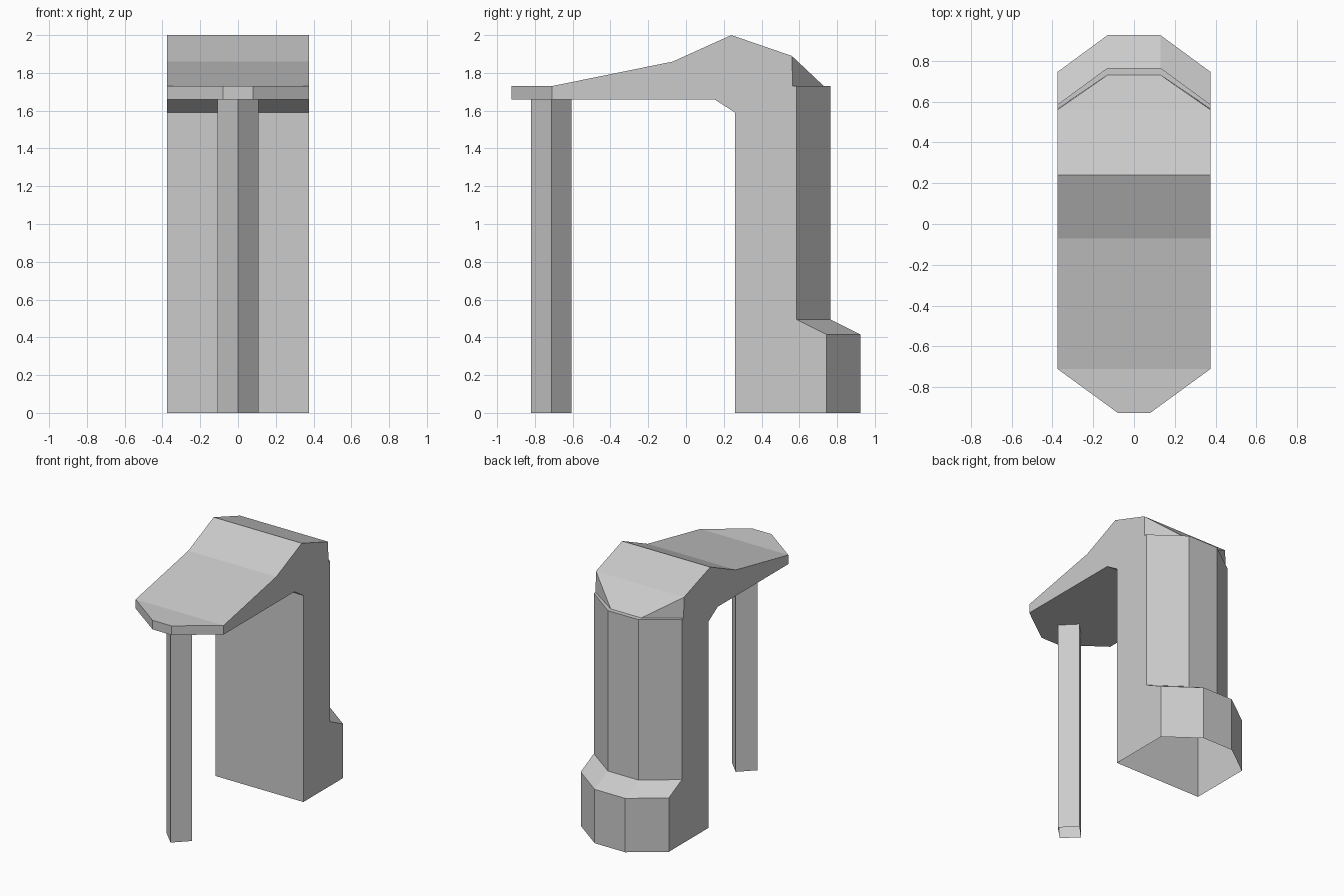
import bpy, bmesh

if "Cube" in bpy.data.objects:
    bpy.data.objects.remove(bpy.data.objects["Cube"])

W = 0.375  # half width of the body


def finish(name, bm):
    bmesh.ops.remove_doubles(bm, verts=bm.verts[:], dist=0.0005)
    bmesh.ops.recalc_face_normals(bm, faces=bm.faces[:])
    mesh = bpy.data.meshes.new(name)
    bm.to_mesh(mesh)
    bm.free()
    bpy.context.collection.objects.link(bpy.data.objects.new(name, mesh))


# Side outline (y, z) running from the front wall foot, over the roof, to the back foot.
# A third and fourth value add a bevelled nose: half width and y of its middle edge.
outline = [
    (0.26, 0), (0.26, 1.59), (0.15, 1.66), (-0.71, 1.66),
    (-0.71, 1.66, 0.08, -0.925), (-0.71, 1.73, 0.08, -0.925),
    (-0.71, 1.73), (-0.07, 1.86), (0.24, 2.0), (0.56, 1.89),
    (0.565, 1.73, 0.13, 0.73), (0.585, 1.73, 0.13, 0.765),
    (0.585, 0.495, 0.13, 0.765), (0.745, 0.415, 0.13, 0.925),
    (0.745, 0, 0.13, 0.925),
]

# Body: canopy, column and stepped base as one shell, open underneath
bm = bmesh.new()
rows = []
for y, z, *nose in outline:
    pts = [(-W, y), (W, y)]
    if nose:
        pts[1:1] = [(-nose[0], nose[1]), (nose[0], nose[1])]
    rows.append([bm.verts.new((px, py, z)) for px, py in pts])

for a, b in zip(rows, rows[1:]):
    if len(a) == len(b):
        for i in range(len(a) - 1):
            bm.faces.new((a[i], a[i + 1], b[i + 1], b[i]))
    else:
        wide, plain = (a, b) if len(a) > len(b) else (b, a)
        bm.faces.new((wide[0], wide[1], plain[0]))
        bm.faces.new((wide[1], wide[2], plain[1], plain[0]))
        bm.faces.new((wide[2], wide[3], plain[1]))

# Flat side walls
for end in (0, -1):
    bm.faces.new([row[end] for row in rows])
finish("canopy_body", bm)

# Front post: square tube turned on its corner
bm = bmesh.new()
R, H, Y = 0.108, 1.66, -0.713
ring = [(R, 0), (0, R), (-R, 0), (0, -R)]
low, high = [[bm.verts.new((x, Y + y, z)) for x, y in ring] for z in (0, H)]
for i in range(4):
    j = (i + 1) % 4
    bm.faces.new((low[i], low[j], high[j], high[i]))
finish("front_post", bm)
